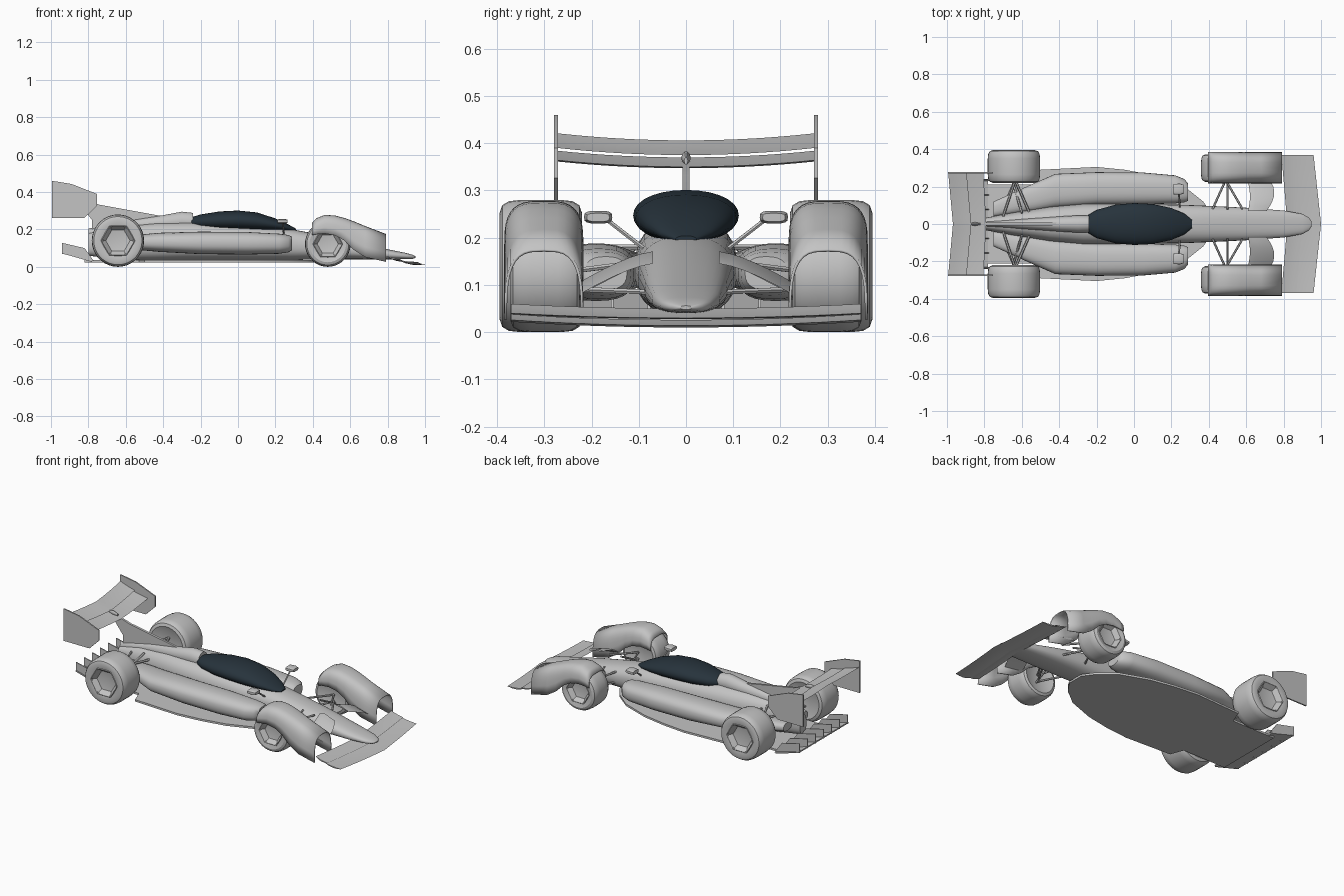
import bpy, bmesh
from math import sin, cos, pi, copysign
from mathutils import Vector

if "Cube" in bpy.data.objects:
    bpy.data.objects.remove(bpy.data.objects["Cube"])


def material(name, rgb):
    m = bpy.data.materials.new(name)
    m.use_nodes = True
    m.diffuse_color = (*rgb, 1)
    m.node_tree.nodes["Principled BSDF"].inputs["Base Color"].default_value = (*rgb, 1)
    return m


GREY = material("light grey", (0.55, 0.55, 0.55))
DARK = material("dark glass", (0.02, 0.033, 0.045))


def finish(name, bm, mat=GREY, mirror=False, thick=0, angle=40):
    bmesh.ops.remove_doubles(bm, verts=bm.verts, dist=0.0003)
    bmesh.ops.recalc_face_normals(bm, faces=bm.faces)
    mesh = bpy.data.meshes.new(name)
    bm.to_mesh(mesh)
    bm.free()
    mesh.materials.append(mat)
    ob = bpy.data.objects.new(name, mesh)
    bpy.context.collection.objects.link(ob)
    bpy.ops.object.select_all(action='DESELECT')
    ob.select_set(True)
    bpy.context.view_layer.objects.active = ob
    bpy.ops.object.shade_smooth_by_angle(angle=angle * pi / 180)
    if thick:
        s = ob.modifiers.new("shell", 'SOLIDIFY')
        s.thickness = thick
    if mirror:
        ob.modifiers.new("mirror", 'MIRROR').use_axis = (False, True, False)
    return ob


def skin(bm, rings, closed=True, caps=True):
    """Joins rows of points into a surface."""
    rows = [[bm.verts.new(p) for p in ring] for ring in rings]
    n = len(rows[0])
    for a, b in zip(rows, rows[1:]):
        for i in range(n if closed else n - 1):
            j = (i + 1) % n
            bm.faces.new((a[i], a[j], b[j], b[i]))
    if caps:
        bm.faces.new(rows[0])
        bm.faces.new(rows[-1])
    return bm


def power(v, e):
    return copysign(abs(v) ** e, v)


def loft(name, stations, e=0.8, n=28, **kw):
    """Rounded hull; each station is x, centre y, half width, bottom, top."""
    rings = []
    for x, cy, hw, lo, hi in stations:
        angles = [2 * pi * i / n for i in range(n)]
        rings.append([(x, cy + hw * power(cos(a), e),
                       (lo + hi) / 2 + (hi - lo) / 2 * power(sin(a), e)) for a in angles])
    return finish(name, skin(bmesh.new(), rings), **kw)


def slab(bm, outline, y, t):
    """Upright plate from an x, z outline."""
    return skin(bm, [[(x, y + s * t / 2, z) for x, z in outline] for s in (-1, 1)])


def rod(bm, a, b, r=0.006):
    a, b = Vector(a), Vector(b)
    q = (b - a).to_track_quat('Z', 'Y')
    ring = [q @ Vector((r * cos(i * pi / 3), r * sin(i * pi / 3), 0)) for i in range(6)]
    skin(bm, [[p + v for v in ring] for p in (a, b)])


def lathe(bm, profile, x, z, n):
    """Spins r, y pairs about the axle."""
    skin(bm, [[(x + r * cos(2 * pi * i / n), y, z + r * sin(2 * pi * i / n))
               for i in range(n)] for r, y in profile], caps=False)


def blade(name, span, x0, x1, z0, z1, sweep, lift, thick=0.008, sag=0.006):
    """Swept, curved wing element; x0, z0 is the leading edge at the centre."""
    chord = [0, 0.25, 0.5, 0.75, 1]
    rings = []
    for k in range(-8, 9):
        t = abs(k) / 8
        ring = []
        for side, us in ((1, chord), (-1, chord[-2:0:-1])):
            for u in us:
                z = z0 + (z1 - z0) * u + lift * t * t - sag * sin(pi * u)
                ring.append((x0 + (x1 - x0) * u + sweep * t, span * k / 8,
                             z + side * thick / 2 * sin(pi * u)))
        rings.append(ring)
    return finish(name, skin(bmesh.new(), rings))


# Main body, canopy and airbox
loft("body", [(0.95, 0, 0.012, 0.048, 0.056), (0.935, 0, 0.035, 0.043, 0.064),
              (0.9, 0, 0.054, 0.041, 0.074), (0.8, 0, 0.072, 0.04, 0.094),
              (0.6, 0, 0.087, 0.04, 0.14), (0.4, 0, 0.097, 0.04, 0.18),
              (0.28, 0, 0.102, 0.035, 0.202), (0, 0, 0.108, 0.035, 0.225),
              (-0.27, 0, 0.108, 0.035, 0.24), (-0.45, 0, 0.092, 0.035, 0.235),
              (-0.65, 0, 0.06, 0.04, 0.215), (-0.8, 0, 0.032, 0.06, 0.18)])
loft("canopy", [(-0.275, 0, 0.02, 0.22, 0.25), (-0.25, 0, 0.045, 0.21, 0.265),
                (-0.2, 0, 0.075, 0.203, 0.28), (-0.1, 0, 0.103, 0.196, 0.296),
                (0, 0, 0.112, 0.193, 0.301), (0.1, 0, 0.107, 0.19, 0.291),
                (0.2, 0, 0.085, 0.19, 0.259), (0.27, 0, 0.055, 0.19, 0.226),
                (0.31, 0, 0.022, 0.19, 0.204)], e=0.95, mat=DARK)
loft("airbox", [(-0.24, 0, 0.045, 0.19, 0.288), (-0.3, 0, 0.046, 0.19, 0.295),
                (-0.4, 0, 0.04, 0.19, 0.276), (-0.6, 0, 0.026, 0.18, 0.245),
                (-0.8, 0, 0.012, 0.12, 0.205)], e=1)

# Side pods
loft("side_pods", [(0.29, 0.17, 0.045, 0.09, 0.16), (0.27, 0.178, 0.062, 0.078, 0.17),
                   (0.22, 0.185, 0.075, 0.07, 0.177), (0.05, 0.19, 0.085, 0.066, 0.186),
                   (-0.2, 0.19, 0.087, 0.068, 0.188), (-0.42, 0.178, 0.09, 0.08, 0.182),
                   (-0.53, 0.145, 0.075, 0.09, 0.172), (-0.75, 0.08, 0.04, 0.1, 0.15)],
     mirror=True)

# Floor plate
edge = [(0.42, 0.05), (0.37, 0.12), (0.27, 0.2), (0.1, 0.262), (-0.05, 0.29), (-0.2, 0.305),
        (-0.5, 0.29), (-0.53, 0.21), (-0.82, 0.21)]
outline = edge + [(x, -y) for x, y in reversed(edge)]
finish("floor", skin(bmesh.new(), [[(x, y, z) for x, y in outline] for z in (0.024, 0.036)]))

# Diffuser with strakes
bm = slab(bmesh.new(), [(-0.78, 0.026), (-0.94, 0.072), (-0.94, 0.08), (-0.78, 0.036)], 0, 0.48)
for k in range(-3, 4):
    slab(bm, [(-0.77, 0.03), (-0.94, 0.07), (-0.94, 0.128), (-0.82, 0.1)], k * 0.078, 0.006)
finish("diffuser", bm)

# Front wing
blade("front_wing_main", 0.37, 1.0, 0.89, 0.014, 0.026, -0.04, 0.012)
blade("front_wing_flap", 0.37, 0.9, 0.82, 0.03, 0.05, -0.032, 0.01)

# Rear wing with its end plates and centre fin
blade("rear_wing_main", 0.272, -0.79, -0.89, 0.35, 0.37, -0.015, 0.014, 0.01)
blade("rear_wing_flap", 0.272, -0.87, -0.968, 0.375, 0.406, -0.025, 0.015)
finish("rear_wing_end_plates",
       slab(bmesh.new(), [(-0.995, 0.46), (-0.89, 0.443), (-0.755, 0.39), (-0.755, 0.326),
                          (-0.82, 0.262), (-0.995, 0.262)], 0.275, 0.008), mirror=True)
finish("centre_fin",
       slab(bmesh.new(), [(-0.41, 0.272), (-0.74, 0.332), (-0.8, 0.352), (-0.86, 0.352),
                          (-0.78, 0.25), (-0.78, 0.16), (-0.5, 0.2)], 0, 0.014))
loft("wing_mount", [(-0.82, 0, 0.004, 0.355, 0.37), (-0.85, 0, 0.01, 0.355, 0.383),
                    (-0.88, 0, 0.004, 0.36, 0.378)], e=1, n=10)

# Front fenders: open shells over the wheels; x, bottom, top
rings = []
for x, lo, hi in [(0.395, 0.17, 0.236), (0.42, 0.174, 0.26), (0.465, 0.178, 0.278),
                  (0.52, 0.168, 0.274), (0.57, 0.14, 0.261), (0.62, 0.09, 0.243),
                  (0.68, 0.052, 0.218), (0.79, 0.027, 0.176)]:
    rings.append([(x, 0.301 + 0.084 * power(cos(i * pi / 18), 0.62),
                   lo + (hi - lo) * power(sin(i * pi / 18), 0.62)) for i in range(19)])
finish("front_fenders", skin(bmesh.new(), rings, False, False), mirror=True, thick=0.006)

# Wheels: tyre with a six-sided dished hub
for name, x, r, a, b in [("front_wheels", 0.48, 0.122, 0.225, 0.372),
                         ("rear_wheels", -0.642, 0.14, 0.22, 0.395)]:
    bm = bmesh.new()
    h = r * 0.58
    lathe(bm, [(0, a + 0.02), (h, a + 0.01), (r * 0.8, a), (r * 0.92, a + 0.006),
               (r * 0.98, a + 0.02), (r, a + 0.045), (r, b - 0.045), (r * 0.98, b - 0.02),
               (r * 0.92, b - 0.006), (r * 0.8, b), (h, b - 0.006)], x, r, 36)
    lathe(bm, [(h * 1.17, b - 0.007), (h * 1.1, b - 0.002), (h * 0.8, b - 0.03),
               (0, b - 0.04)], x, r, 6)
    finish(name, bm, mirror=True, angle=35)

# Suspension rods
bm = bmesh.new()
for x, z in [(0.42, 0.15), (0.58, 0.15), (0.42, 0.085), (0.58, 0.085)]:
    rod(bm, (x, 0.08, z), (0.49, 0.235, z * 0.6 + 0.04))
rod(bm, (0.5, 0.08, 0.16), (0.5, 0.235, 0.08))
for x, z in [(-0.55, 0.18), (-0.7, 0.18), (-0.56, 0.1), (-0.72, 0.1)]:
    rod(bm, (x, 0.04, z), (-0.635, 0.235, z), 0.007)
rod(bm, (-0.6, 0.06, 0.21), (-0.65, 0.235, 0.1), 0.007)
finish("suspension", bm, mirror=True)

# Curved blades between nose and fenders
rings = []
for i in range(7):
    t = i / 6
    y, z = 0.07 + 0.155 * t, 0.165 - 0.065 * t ** 1.4
    x0, x1 = 0.61 + 0.01 * sin(pi * t), 0.71 + 0.04 * sin(pi * t * 0.8)
    rings.append([(x0, y, z), (x0 + 0.03, y, z + 0.006), (x1, y, z - 0.02),
                  (x0 + 0.03, y, z - 0.006)])
finish("nose_blades", skin(bmesh.new(), rings), mirror=True)

# Mirrors on stalks
loft("mirrors", [(0.212, 0.186, 0.028, 0.232, 0.254), (0.245, 0.186, 0.03, 0.23, 0.257),
                 (0.265, 0.186, 0.024, 0.234, 0.252)], e=0.6, n=16, mirror=True)
bm = bmesh.new()
rod(bm, (0.245, 0.09, 0.178), (0.24, 0.17, 0.24), 0.005)
finish("mirror_stalks", bm, mirror=True)
